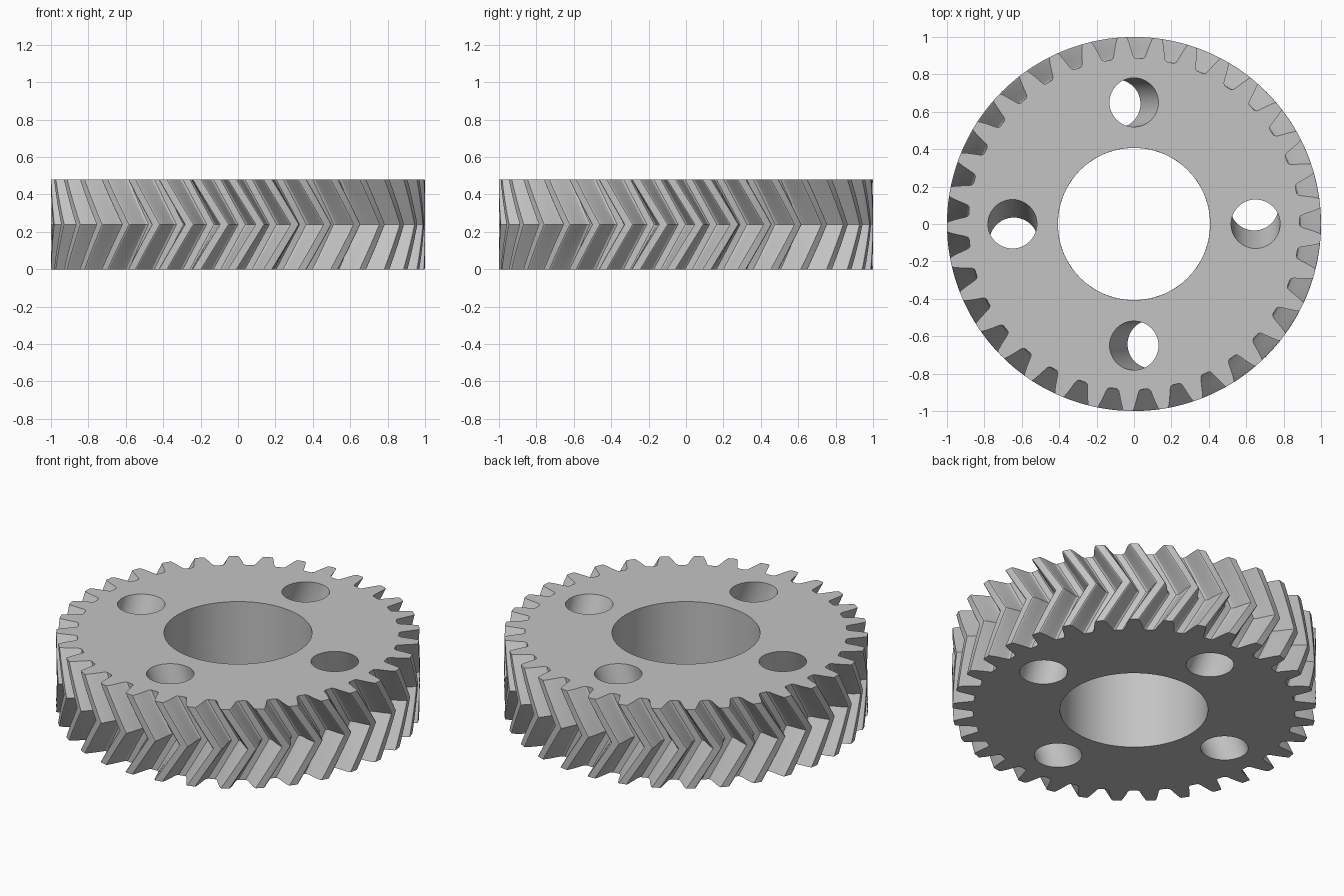
import bpy, bmesh, math

cube = bpy.data.objects.get("Cube")
if cube:
    bpy.data.objects.remove(cube, do_unlink=True)

TEETH = 33
HEIGHT = 0.48
TWIST = 0.149                  # turn between an end face and the middle
SLICES = 6                     # layers per half
PITCH = 2 * math.pi / TEETH
PHASE = math.radians(88.2)     # centre of one gap on the end faces

# Half of a tooth gap: radius and half angle, from root to tip
GAP = [(0.885, 0.022), (0.892, 0.033), (0.905, 0.039), (0.935, 0.048),
       (0.965, 0.057), (0.988, 0.065), (0.996, 0.068), (1.0, 0.073)]


def polar(r, a):
    return r * math.cos(a), r * math.sin(a)


def tooth_outline():
    """Closed outline of all teeth."""
    pts = []
    for i in range(TEETH):
        mid = PHASE + i * PITCH
        pts += [polar(r, mid - a) for r, a in reversed(GAP)]
        pts += [polar(r, mid + a) for r, a in GAP]
        pts.append(polar(1.0, mid + PITCH / 2))
    return pts


def circle(cx, cy, r, n):
    return [(cx + r * math.cos(2 * math.pi * i / n),
             cy + r * math.sin(2 * math.pi * i / n)) for i in range(n)]


def sweep(bm, outline):
    """Sweep an outline upward, twisting forward to the middle and back."""
    rings = []
    for k in range(2 * SLICES + 1):
        t = k / (2 * SLICES)
        turn = TWIST * (1 - abs(2 * t - 1))
        c, s = math.cos(turn), math.sin(turn)
        rings.append([bm.verts.new((x * c - y * s, x * s + y * c, t * HEIGHT))
                      for x, y in outline])
    n = len(outline)
    for low, high in zip(rings, rings[1:]):
        for i in range(n):
            j = (i + 1) % n
            bm.faces.new((low[i], low[j], high[j], high[i]))
    return rings[0], rings[-1]


# Outer teeth, centre bore and four bolt holes
outlines = [tooth_outline(), circle(0, 0, 0.407, 96)]
outlines += [circle(*polar(0.65, q * math.pi / 2), 0.131, 48) for q in range(4)]

bm = bmesh.new()
ends = [sweep(bm, o) for o in outlines]

# End faces with the holes left open
for side, up in ((0, -1), (1, 1)):
    edges = []
    for pair in ends:
        ring = pair[side]
        edges += [bm.edges.get((ring[i - 1], ring[i])) for i in range(len(ring))]
    bmesh.ops.triangle_fill(bm, edges=edges, use_beauty=True, normal=(0, 0, up))

bmesh.ops.recalc_face_normals(bm, faces=bm.faces[:])
mesh = bpy.data.meshes.new("herringbone_gear")
bm.to_mesh(mesh)
bm.free()

# Plain grey metal
grey = bpy.data.materials.new("light_grey")
grey.use_nodes = True
colour = (0.55, 0.55, 0.55, 1)
grey.diffuse_color = colour
grey.node_tree.nodes["Principled BSDF"].inputs["Base Color"].default_value = colour
mesh.materials.append(grey)

gear = bpy.data.objects.new("herringbone_gear", mesh)
bpy.context.collection.objects.link(gear)
bpy.ops.object.select_all(action="DESELECT")
gear.select_set(True)
bpy.context.view_layer.objects.active = gear
bpy.ops.object.shade_smooth_by_angle(angle=math.radians(25))
